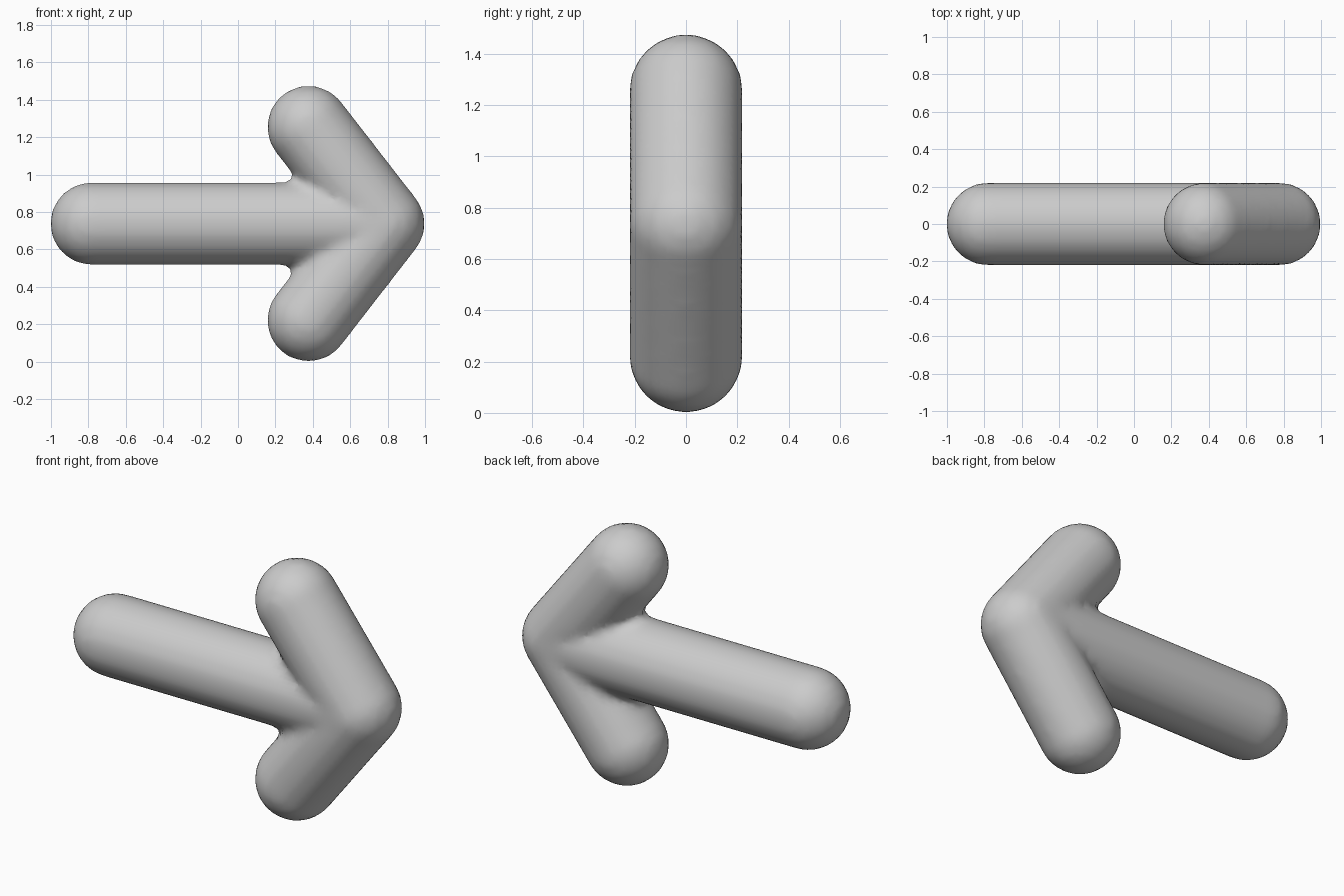
import bpy, bmesh
from mathutils import Vector, Matrix

if "Cube" in bpy.data.objects:
    bpy.data.objects.remove(bpy.data.objects["Cube"])

R = 0.222
MID = 0.738


def add_capsule(bm, a, b, r=R):
    """Rounded bar from centre point a to centre point b."""
    a, b = Vector(a), Vector(b)
    axis = b - a
    made = bmesh.ops.create_uvsphere(bm, u_segments=32, v_segments=17, radius=r)
    for v in made["verts"]:
        if v.co.z > 0:
            v.co.z += axis.length
    turn = axis.to_track_quat('Z', 'Y').to_matrix().to_4x4()
    bmesh.ops.transform(bm, matrix=Matrix.Translation(a) @ turn, verts=made["verts"])


bm = bmesh.new()
tip = (0.777, 0, MID)
# shaft
add_capsule(bm, (-0.782, 0, MID), (0.70, 0, MID))
# two mirrored head arms
for side in (1, -1):
    add_capsule(bm, (0.377, 0, MID + side * 0.516), tip)

mesh = bpy.data.meshes.new("arrow")
bm.to_mesh(mesh)
bm.free()
arrow = bpy.data.objects.new("arrow", mesh)
bpy.context.collection.objects.link(arrow)
bpy.context.view_layer.objects.active = arrow
arrow.select_set(True)

# fuse the bars into one skin and soften the joins
remesh = arrow.modifiers.new("fuse", 'REMESH')
remesh.mode = 'VOXEL'
remesh.voxel_size = 0.03
remesh.use_smooth_shade = True
soften = arrow.modifiers.new("soften", 'SMOOTH')
soften.factor = 0.5
soften.iterations = 4
